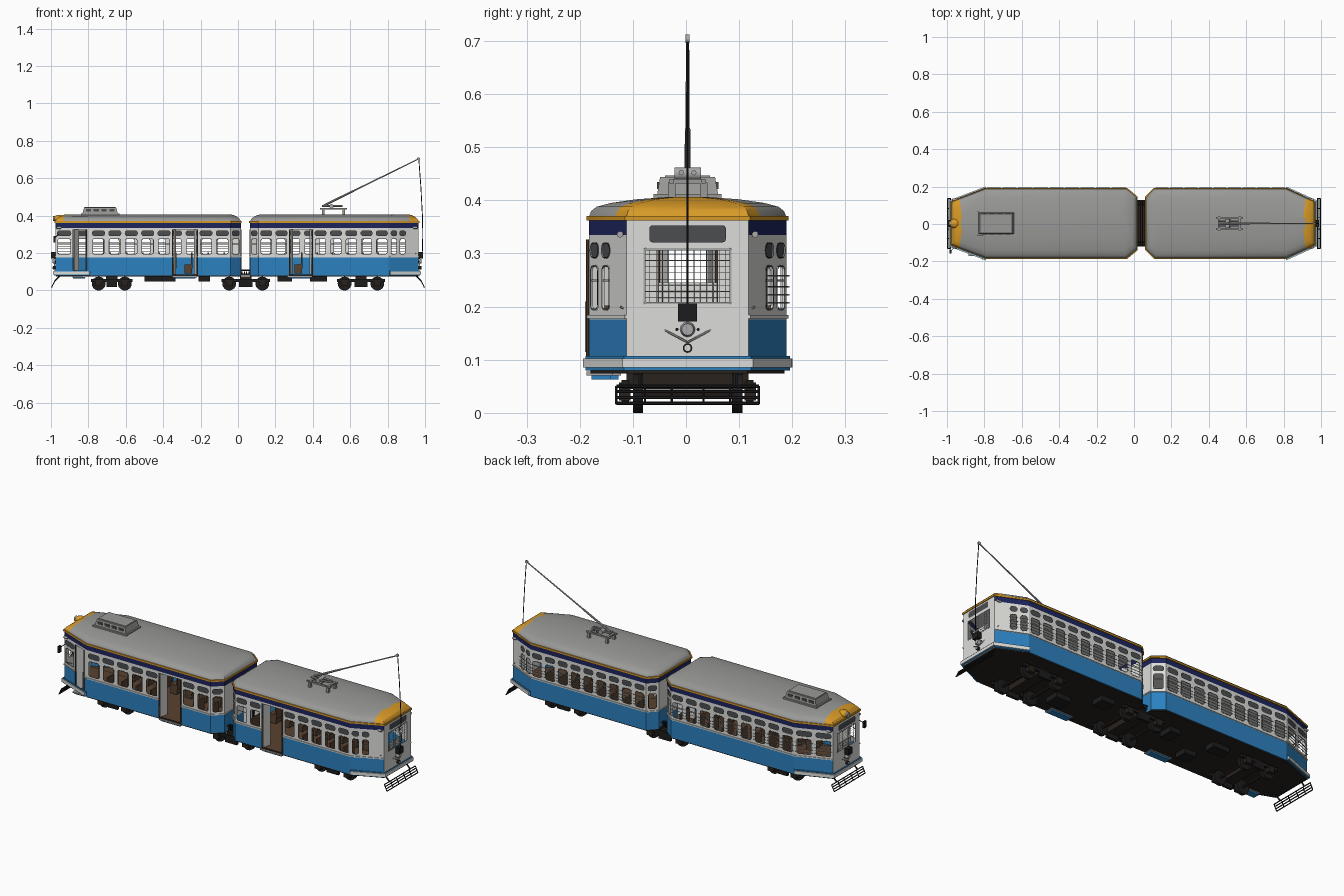
import bpy, bmesh, math
from mathutils import Vector, Matrix

if "Cube" in bpy.data.objects:
    bpy.data.objects.remove(bpy.data.objects["Cube"])

PALETTE = {"cream white": (.72, .73, .70), "blue": (.025, .22, .53), "navy": (.012, .018, .11),
           "orange": (.68, .32, .02), "roof grey": (.32, .32, .31), "black": (.012, .012, .012),
           "brown": (.10, .055, .03), "dark glass": (.07, .075, .08), "metal": (.4, .4, .4),
           "underframe": (.022, .016, .012)}
MATS = []
for name, rgb in PALETTE.items():
    m = bpy.data.materials.new(name)
    m.use_nodes = True
    m.diffuse_color = (*rgb, 1)
    m.node_tree.nodes["Principled BSDF"].inputs["Base Color"].default_value = (*rgb, 1)
    MATS.append(m)
WHITE, BLUE, NAVY, ORANGE, ROOF, BLACK, BROWN, GLASS, METAL, UNDER = range(len(MATS))
CY = .003          # centre line
W, E, G = .186, .115, .14   # half widths: body, outer end, inner end


def finish(name, bm, smooth=False, thick=0):
    bmesh.ops.translate(bm, verts=bm.verts, vec=(0, CY, 0))
    me = bpy.data.meshes.new(name)
    bm.to_mesh(me)
    bm.free()
    ob = bpy.data.objects.new(name, me)
    bpy.context.collection.objects.link(ob)
    for m in MATS:
        me.materials.append(m)
    if thick:
        mod = ob.modifiers.new("thickness", 'SOLIDIFY')
        mod.thickness, mod.offset = thick, -1
    if smooth:
        bpy.ops.object.select_all(action='DESELECT')
        ob.select_set(True)
        bpy.context.view_layer.objects.active = ob
        bpy.ops.object.shade_smooth_by_angle(angle=math.radians(35))
    return ob


def paint(verts, mat):
    for f in {f for v in verts for f in v.link_faces}:
        f.material_index = mat


def face(bm, pts, mat):
    bm.faces.new([bm.verts.new(p) for p in pts]).material_index = mat


def box(bm, c, size, mat, taper=1):
    vs = bmesh.ops.create_cube(bm, size=1)["verts"]
    for v in vs:
        k = taper if v.co.z > 0 else 1
        v.co = Vector(c) + Vector((v.co.x * size[0] * k, v.co.y * size[1] * k, v.co.z * size[2]))
    paint(vs, mat)


def rod(bm, p, q, r, mat, n=8, r2=None):
    p, q = Vector(p), Vector(q)
    d = q - p
    mx = Matrix.Translation((p + q) / 2) @ d.to_track_quat('Z', 'Y').to_matrix().to_4x4()
    vs = bmesh.ops.create_cone(bm, cap_ends=True, segments=n, radius1=r, radius2=r2 or r,
                               depth=d.length, matrix=mx)["verts"]
    paint(vs, mat)


def rounded(u0, u1, z0, z1, r, n=4):
    """Four corner arcs, counter-clockwise from the lower left."""
    r = min(r, (u1 - u0) * .49, (z1 - z0) * .49)
    arcs = []
    for k, (u, z) in enumerate([(u0 + r, z0 + r), (u1 - r, z0 + r), (u1 - r, z1 - r), (u0 + r, z1 - r)]):
        angs = [math.pi * (1 + k / 2 + i / n / 2) for i in range(n + 1)]
        arcs.append([(u + r * math.cos(a), z + r * math.sin(a)) for a in angs])
    return arcs


def wall(bm, trim, a, b, bays, ends=False, ext=(0, 0)):
    """One flat side of a car, split into bays of windows, doors and plain panels."""
    a, b = Vector(a), Vector(b)
    L, d = (b - a).length, (b - a).normalized()
    n = Vector((d.y, -d.x))

    def P(u, z, out=0):
        q = a + d * u + n * out
        return (q.x, q.y, z)

    def quad(u0, u1, z0, z1, mat, out=0, to=bm):
        face(to, [P(u0, z0, out), P(u1, z0, out), P(u1, z1, out), P(u0, z1, out)], mat)

    def hole(u0, u1, z0, z1, h, r, mat):
        arcs, c = rounded(*h, r), [(u0, z0), (u1, z0), (u1, z1), (u0, z1)]
        for k in range(4):
            k2 = (k + 1) % 4
            face(bm, [P(*p) for p in (c[k], c[k2], arcs[k2][0], arcs[k][-1])], mat)
            for p, q in zip(arcs[k], arcs[k][1:]):
                face(bm, [P(*c[k]), P(*q), P(*p)], mat)

    def frame(h, r, w, mat):
        o = sum(rounded(*h, r), [])
        i = sum(rounded(h[0] + w, h[1] - w, h[2] + w, h[3] - w, r - w), [])
        for k in range(len(o)):
            k2 = (k + 1) % len(o)
            face(trim, [P(*p, .001) for p in (o[k], o[k2], i[k2], i[k])], mat)

    total, u = sum(w for _, w in bays), 0
    for kind, w in bays:
        u0, u1 = u, u + w / total * L
        u, mid, w = u1, (u0 + u1) / 2, u1 - u0
        if kind == 'end':
            quad(u0, u1, .08, .195, WHITE)
            win = (mid - .083, mid + .083, .205, .31)
            hole(u0, u1, .195, .318, win, .004, WHITE)
            quad(u0, u1, .318, .365, WHITE)
            frame(win, .005, .004, METAL)
            face(trim, [P(*p, .003) for p in sum(rounded(mid - .072, mid + .072, .321, .353, .006), [])], GLASS)
            # wire screen and lower pane behind the end window
            for i in range(1, 14):
                x = win[0] + i * .0119
                rod(trim, P(x, .205, -.006), P(x, .31, -.006), .0006, METAL, 4)
            for i in range(1, 9):
                z = .205 + i * .0117
                rod(trim, P(win[0], z, -.006), P(win[1], z, -.006), .0006, METAL, 4)
            quad(mid - .055, mid + .055, .205, .245, WHITE, -.01, trim)
            continue
        quad(u0, u1, .335, .365, NAVY)
        if kind == 'door':
            quad(u0, u1, .325, .335, WHITE)
            for x, sg in ((u0, 1), (u1, -1)):   # jambs and folded leaves
                rod(trim, P(x + sg * .002, .08, .002), P(x + sg * .002, .326, .002), .003, BROWN, 6)
                x += sg * .007
                face(trim, [P(x, .085, 0), P(x + sg * .012, .085, -.045), P(x + sg * .012, .325, -.045),
                            P(x, .325, 0)], WHITE)
            continue
        quad(u0, u1, .08, .176, BLUE)
        quad(u0, u1, .176, .186, WHITE)
        quad(u0, u1, .178, .184, WHITE, .004)
        if kind == 'plain':
            quad(u0, u1, .186, .335, WHITE)
            continue
        m = min(.011, w * .16)
        win, top = (u0 + m, u1 - m, .193, .278), (u0 + m * .8, u1 - m * .8, .291, .321)
        hole(u0, u1, .186, .285, win, .011, WHITE)
        hole(u0, u1, .285, .335, top, .014, WHITE)
        frame(win, .011, .003, GLASS)
        frame(top, .014, .002, BLACK)
        face(trim, [P(*p, -.002) for p in sum(rounded(*top, .014), [])], GLASS)
        quad(win[0], win[1], .247, .251, METAL, -.002, trim)
        if n.y > .9:                              # guard bars on the doorless side
            for z in (.207, .222, .237, .258):
                rod(trim, P(u0 + .004, z, .005), P(u1 - .004, z, .005), .0015, METAL, 5)
    if ends:                                      # bumper wrapped round the nose
        for z0, z1, out, mat in ((.08, .107, .007, BLUE), (.085, .102, .012, WHITE)):
            quad(-ext[0] * out, L + ext[1] * out, z0, z1, mat, out)


def car(side, s, xo, lim, xt, xc, xi, sides):
    pts = [(xo, -E), (xo, E), (xt, W), (xc, W), (xi, G), (xi, -G), (xc, -W), (xt, -W)]
    pts = [(x, s * y) for x, y in pts]
    bm, trim = bmesh.new(), bmesh.new()
    for i, bays in enumerate(sides):
        ext = {0: (.64, .64), 1: (.64, 0), 7: (0, .64)}.get(i, (0, 0))
        wall(bm, trim, pts[i], pts[(i + 1) % 8], bays, i in (0, 1, 7), ext)
    bmesh.ops.remove_doubles(bm, verts=bm.verts, dist=.00005)
    finish(side + "_car_walls", bm, thick=.005)
    finish(side + "_car_window_trim", trim)

    # domed roof with coloured nose, and the gutter strip below it
    t = (lim - xo) / (xt - xo)
    yl = E + (W - E) * t
    plan = [(xo, -E, 1), (xo, E, 1), (lim, yl, .3), (xt, W, 0), (xc, W, -.6), (xi, G, -1),
            (xi, -G, -1), (xc, -W, -.6), (xt, -W, 0), (lim, -yl, .3)]
    bm = bmesh.new()

    def ring(sc, dx, z):
        return [bm.verts.new((x - s * f * dx, s * y * sc, z)) for x, y, f in plan]
    rows = [ring(*r) for r in ((.97, .004, .362), (1.022, -.005, .362), (1.022, -.005, .371), (.995, 0, .371),
                               (.975, .005, .380), (.92, .012, .388), (.78, .022, .395), (.52, .036, .402),
                               (.22, .05, .406))]
    for k, (lo, hi) in enumerate(zip(rows, rows[1:])):
        for i in range(10):
            j = (i + 1) % 10
            f = bm.faces.new((lo[i], lo[j], hi[j], hi[i]))
            f.material_index = ORANGE if k < 3 or i in (0, 1, 9) else ROOF
    bm.faces.new(rows[-1]).material_index = ROOF
    bm.faces.new(rows[0][::-1]).material_index = WHITE
    finish(side + "_car_roof", bm, smooth=True)

    # floor slab: brown on top, dark below
    bm = bmesh.new()
    lo, hi = ([bm.verts.new((x * .998, y * .98, z)) for x, y in pts] for z in (.074, .086))
    bm.faces.new(lo[::-1]).material_index = UNDER
    bm.faces.new(hi).material_index = BROWN
    for i in range(8):
        bm.faces.new((lo[i], lo[(i + 1) % 8], hi[(i + 1) % 8], hi[i])).material_index = UNDER
    finish(side + "_car_floor", bm)

    # cross seats, kept clear of the doorway
    bm = bmesh.new()
    for i in range(8):
        x = xc + (xt - xc) * (i + .6) / 8.6
        for y in (-.115, .115):
            if y > 0 or abs(x - (-.28 if s < 0 else .33)) > .09:
                box(bm, (x, y, .115), (.04, .09, .05), BROWN)
                box(bm, (x + .02, y, .16), (.008, .09, .085), BROWN)
    finish(side + "_car_seats", bm)

    # end fittings: lamps, box, coupler eye, rods
    bm = bmesh.new()
    box(bm, (xo + s * .012, 0, .189), (.024, .036, .034), BLACK)
    rod(bm, (xo, 0, .157), (xo + s * .016, 0, .157), .014, METAL, 20, .011)
    rod(bm, (xo, 0, .122), (xo + s * .014, 0, .122), .009, BLACK, 16)
    rod(bm, (xo, 0, .122), (xo + s * .016, 0, .122), .006, WHITE, 16)
    for y in (-1, 1):
        rod(bm, (xo - s * .016, y * .127, .2), (xo + s * .006, 0, .133), .002, METAL, 6)
        rod(bm, (xo - s * .03, y * .127, .336), (xo - s * .006, y * .127, .336), .006, METAL, 12)
        rod(bm, (xo, y * .02, .157), (xo + s * .004, y * .02, .157), .003, BLACK, 8)
    if s < 0:
        rod(bm, (xo + .015, -.13, .3), (xo - .005, -.15, .28), .002, BLACK, 6)
        box(bm, (xo - .005, -.15, .275), (.01, .02, .035), BLACK)
    finish(side + "_end_fittings", bm, smooth=True)

    # slatted life guard under the nose
    bm = bmesh.new()
    for z in (.018, .029, .04, .05):
        x = s * (.996 - (z - .018) * .5)
        rod(bm, (x, -.134, z), (x, .134, z), .003, BLACK, 6)
    for y in (-.134, -.08, -.03, .03, .08, .134):
        rod(bm, (s * .996, y, .017), (s * .98, y, .05), .0025, BLACK, 6)
    for y in (-.09, .09):
        rod(bm, (s * .98, y, .05), (s * .95, y, .08), .004, BLACK, 6)
    finish(side + "_life_guard", bm)


def w(n):
    return [('window', 1)] * n


taper = [('plain', .4), ('window', .3), ('window', .3)]
inner = [('plain', .3), ('door', .4), ('plain', .3)]
END, DOOR = [('end', 1)], [('door', 1.55)]
car("left", 1, .966, .92, .81, .11, .065,
    [END, taper, w(9), w(1), inner, w(1), w(2) + DOOR + w(5), taper[::-1]])
car("right", -1, -.976, -.935, -.79, -.04, .015,
    [END, [('window', .5), ('door', .4), ('plain', .1)], w(5) + DOOR + w(2), w(1), inner, w(1), w(9), w(2)])

# door steps and handrail
bm = bmesh.new()
for x, wd, y in ((-.285, .13, -.165), (.33, .13, -.165), (-.85, .07, -.15)):
    box(bm, (x, y, .074), (wd, .05, .007), METAL)
    box(bm, (x, y + .002, .067), (wd * .9, .035, .008), BLUE)
rod(bm, (-.81, -.19, .115), (-.81, -.19, .21), .003, METAL, 6)
finish("door_steps", bm)

# trucks: wheels, axles and side frames
bm = bmesh.new()
for xa, xb in ((-.745, -.605), (-.047, .13), (.57, .745)):
    mid, span = (xa + xb) / 2, xb - xa
    for x in (xa, xb):
        rod(bm, (x, -.1, .037), (x, .1, .037), .007, UNDER, 8)
        for y in (-1, 1):
            rod(bm, (x, y * .084, .037), (x, y * .103, .037), .037, BLACK, 24)
            box(bm, (x, y * .118, .04), (.036, .022, .034), UNDER)
    for y in (-1, 1):
        box(bm, (mid, y * .117, .054), (span + .08, .014, .016), BLACK)
        box(bm, (mid, y * .117, .035), (span * .4, .014, .03), BLACK)
    box(bm, (mid, 0, .06), (.06, .23, .03), UNDER)
finish("trucks", bm, smooth=True)

# underfloor equipment
bm = bmesh.new()
for x, y, l, wd in ((-.37, -.06, .07, .07), (-.45, .08, .1, .06), (-.18, .05, .06, .08),
                    (.25, .07, .08, .07), (.43, -.05, .09, .08)):
    box(bm, (x, y, .062), (l, wd, .03), BLACK)
finish("underfloor_boxes", bm)

# gangway between the cars
bm = bmesh.new()
box(bm, (.04, 0, .085), (.07, .21, .012), UNDER)
for y in (-.115, -.1, .1, .115):
    rod(bm, (.01, y, .108), (.07, y, .108), .004, BLACK, 6)
for i in range(4):
    box(bm, (.022 + i * .012, 0, .094), (.005, .23, .014), BLACK)
finish("gangway", bm)

# roof ventilator with dark louvres
bm = bmesh.new()
box(bm, (-.737, 0, .405), (.205, .128, .014), ROOF)
box(bm, (-.737, 0, .427), (.19, .115, .034), ROOF, .9)
box(bm, (-.737, 0, .445), (.165, .085, .004), ROOF)
for i in range(4):
    for y in (-1, 1):
        box(bm, (-.8 + i * .042, y * .054, .428), (.028, .008, .013), GLASS)
finish("roof_ventilator", bm)

# roof headlamp
bm = bmesh.new()
vs = bmesh.ops.create_uvsphere(bm, u_segments=20, v_segments=10, radius=1)["verts"]
for v in vs:
    v.co = Vector((v.co.x * .03 - .957, v.co.y * .026, v.co.z * .02 + .385))
paint(vs, ORANGE)
rod(bm, (-.975, 0, .385), (-.989, 0, .385), .014, METAL, 20)
finish("roof_headlamp", bm, smooth=True)

# trolley base, pole and rope
bm = bmesh.new()
for y in (-.03, .03):
    box(bm, (.51, y, .436), (.145, .008, .008), ROOF)
    for x in (.455, .565):
        box(bm, (x, y, .419), (.014, .014, .03), ROOF)
for x in (.455, .51, .565):
    box(bm, (x, 0, .436), (.012, .066, .008), ROOF)
rod(bm, (.5, -.025, .45), (.5, .025, .45), .012, METAL, 12)
for y in (-.012, .012):
    rod(bm, (.45, y, .452), (.56, y, .452), .005, METAL, 8)
rod(bm, (.46, 0, .455), (.62, 0, .534), .006, METAL, 8, .005)
rod(bm, (.62, 0, .534), (.965, 0, .703), .004, METAL, 8, .003)
rod(bm, (.965, -.004, .704), (.965, .004, .704), .008, METAL, 12)
rope = [(.967, .70), (.978, .55), (.986, .4), (.988, .3), (.985, .19)]
for (x0, z0), (x1, z1) in zip(rope, rope[1:]):
    rod(bm, (x0, 0, z0), (x1, 0, z1), .0022, BLACK, 6)
finish("trolley_pole", bm, smooth=True)
